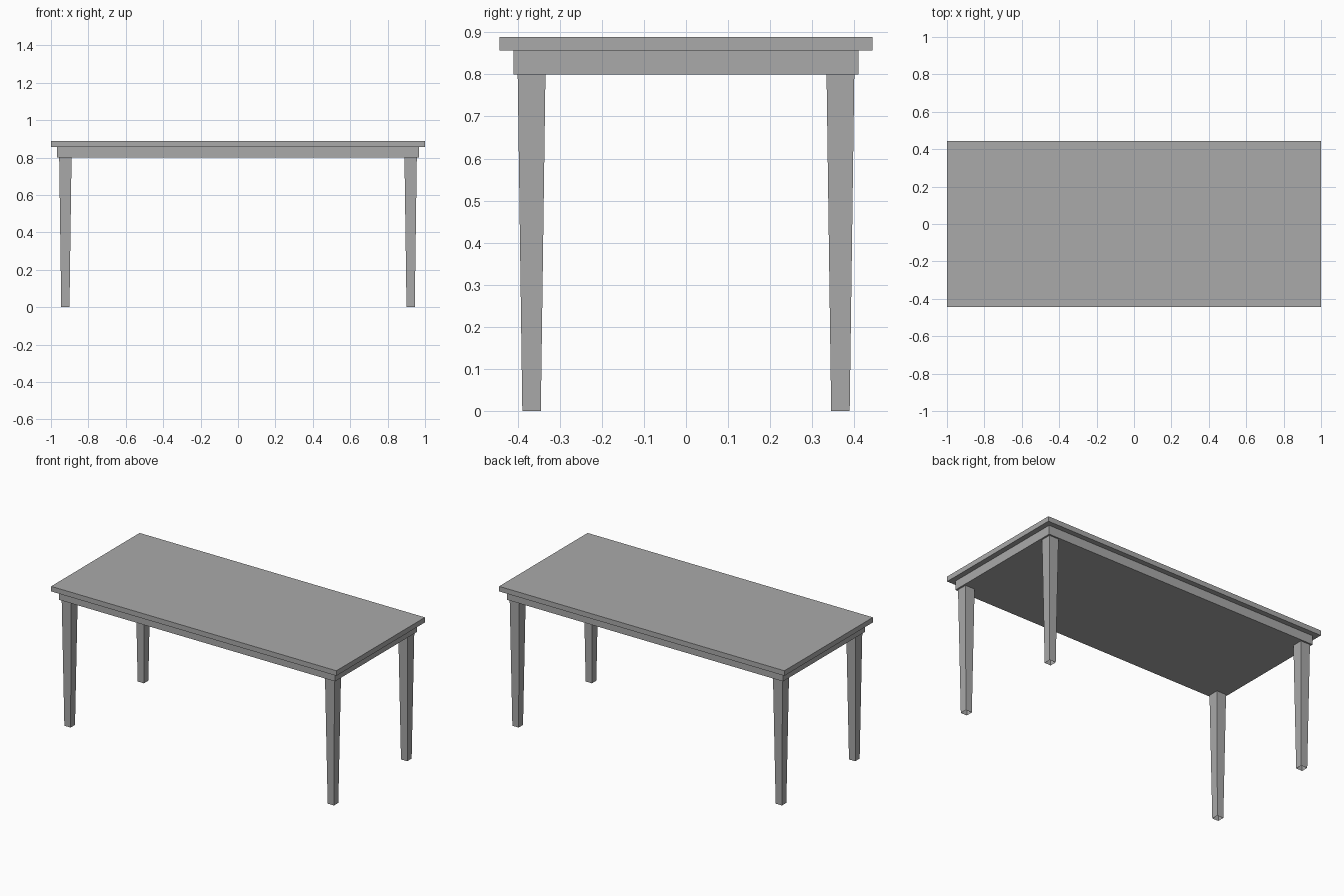
import bpy
import bmesh

cube = bpy.data.objects.get("Cube")
if cube:
    bpy.data.objects.remove(cube, do_unlink=True)

# Single grey finish
grey = bpy.data.materials.new("plain_grey")
grey.use_nodes = True
colour = (0.4, 0.4, 0.4, 1.0)
grey.diffuse_color = colour
grey.node_tree.nodes["Principled BSDF"].inputs["Base Color"].default_value = colour


def block(name, x, y, low, high, half_low, half_high, open_bottom=False):
    """Four-sided block, tapering from half_low at the bottom to half_high at the top."""
    bm = bmesh.new()
    bmesh.ops.create_cube(bm, size=2)
    for v in bm.verts:
        top = v.co.z > 0
        hx, hy = half_high if top else half_low
        v.co = (x + v.co.x * hx, y + v.co.y * hy, high if top else low)
    bm.normal_update()
    if open_bottom:
        base = [f for f in bm.faces if f.normal.z < -0.9]
        bmesh.ops.delete(bm, geom=base, context='FACES_ONLY')
    mesh = bpy.data.meshes.new(name)
    bm.to_mesh(mesh)
    bm.free()
    mesh.materials.append(grey)
    obj = bpy.data.objects.new(name, mesh)
    bpy.context.collection.objects.link(obj)
    return obj


# Tabletop slab and the solid apron below it
block("tabletop", 0, 0, 0.857, 0.889, (1.0, 0.443), (1.0, 0.443))
block("apron", 0, 0, 0.80, 0.857, (0.967, 0.41), (0.967, 0.41))

# Tapered hollow legs, one near each corner
for side, sx in (("left", 1), ("right", -1)):
    for end, sy in (("front", -1), ("back", 1)):
        block(f"{end}_{side}_leg", sx * 0.923, sy * 0.367, 0.0, 0.80,
              (0.022, 0.022), (0.033, 0.033), open_bottom=True)
